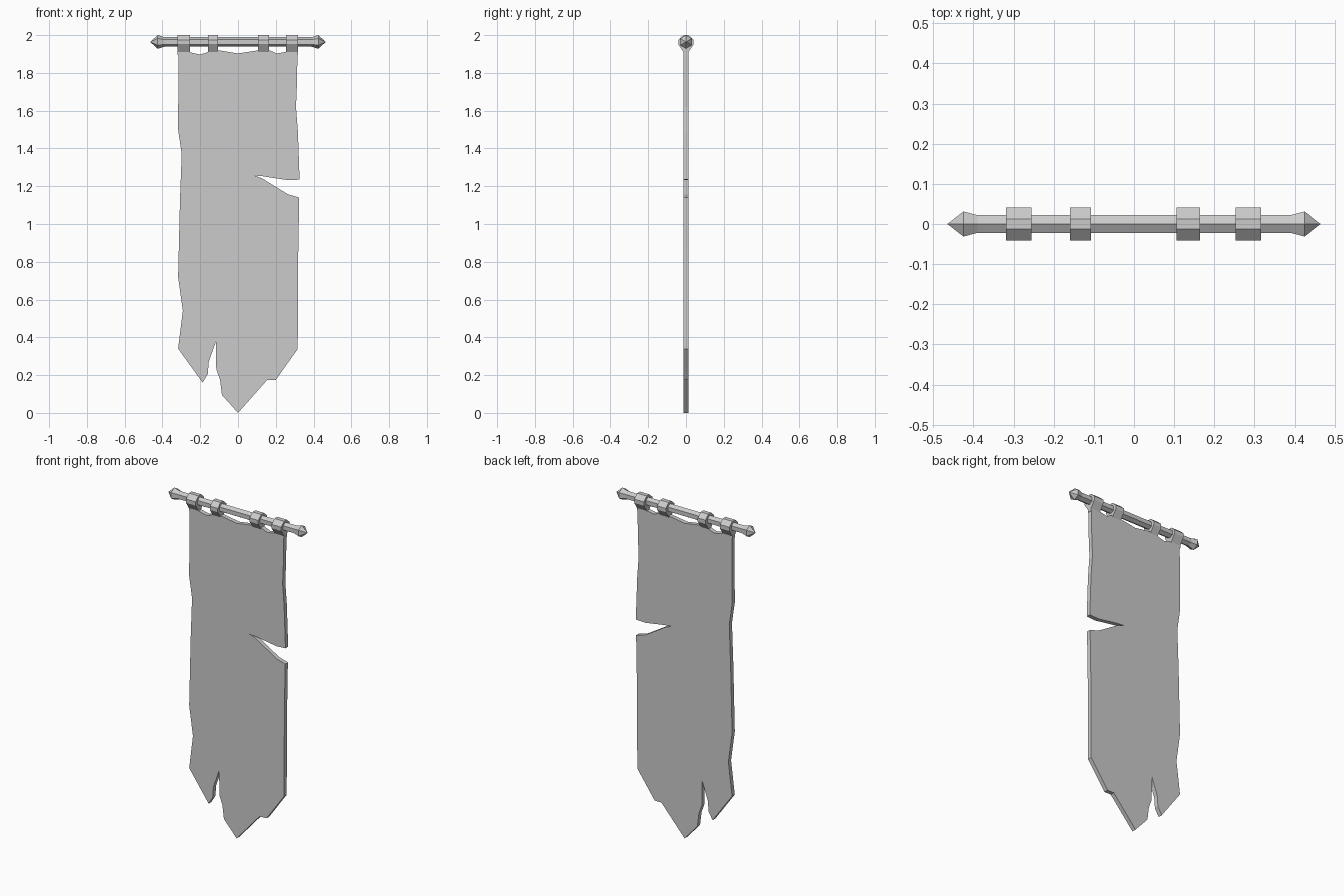
import bpy, bmesh
from math import cos, sin, pi
from mathutils import Vector

if "Cube" in bpy.data.objects:
    bpy.data.objects.remove(bpy.data.objects["Cube"])


def finish(name, bm):
    bmesh.ops.recalc_face_normals(bm, faces=bm.faces)
    me = bpy.data.meshes.new(name)
    bm.to_mesh(me)
    bm.free()
    ob = bpy.data.objects.new(name, me)
    bpy.context.collection.objects.link(ob)
    return ob


def prism(name, points, depth):
    """Extrude a closed outline along a depth vector."""
    bm = bmesh.new()
    face = bm.faces.new([bm.verts.new(p) for p in points])
    ext = bmesh.ops.extrude_face_region(bm, geom=[face], use_keep_orig=True)
    verts = [g for g in ext["geom"] if isinstance(g, bmesh.types.BMVert)]
    bmesh.ops.translate(bm, verts=verts, vec=Vector(depth))
    return finish(name, bm)


# Torn cloth: outline in x, z, clockwise from the top left
T = 0.013
outline = [
    (-.315, 1.91), (-.26, 1.91), (-.20, 1.897), (-.16, 1.91), (-.106, 1.92),
    (0, 1.903), (.11, 1.92), (.164, 1.92), (.206, 1.903), (.26, 1.912), (.315, 1.912),
    (.312, 1.74), (.307, 1.62), (.317, 1.49), (.326, 1.235), (.265, 1.232),
    (.13, 1.253), (.085, 1.257), (.125, 1.243), (.265, 1.157), (.324, 1.14),
    (.319, .86), (.316, .338), (.20, .175), (.155, .175), (0, 0),
    (-.085, .095), (-.095, .175), (-.115, .23), (-.117, .378), (-.155, .27),
    (-.16, .205), (-.187, .16), (-.317, .34), (-.292, .54), (-.317, .72),
    (-.307, 1.13), (-.298, 1.37), (-.317, 1.5)]
prism("banner_cloth", [(x, -T, z) for x, z in outline], (0, 2 * T, 0))

# Hanging loops wrapped round the pole
half = [(T, 1.895), (T, 1.91), (.041, 1.952), (.041, 1.975), (T, 2.0)]
loop = half + [(-y, z) for y, z in reversed(half)]
for i, (x, w) in enumerate([(-.287, .064), (-.133, .052), (.135, .058), (.285, .064)]):
    prism(f"hanging_loop_{i + 1}", [(x - w / 2, y, z) for y, z in loop], (w, 0, 0))

# Six-sided pole with pointed ends
N, ZC = 6, 1.964
bm = bmesh.new()
rings = []
for x, r in [(-.425, .036), (-.39, .0255), (.39, .0255), (.425, .036)]:
    rings.append([bm.verts.new((x, r * sin(2 * pi * k / N), ZC + r * cos(2 * pi * k / N)))
                  for k in range(N)])
for a, b in zip(rings, rings[1:]):
    for k in range(N):
        bm.faces.new((a[k], a[(k + 1) % N], b[(k + 1) % N], b[k]))
for ring, x in ((rings[0], -.465), (rings[-1], .465)):
    tip = bm.verts.new((x, 0, ZC))
    for k in range(N):
        bm.faces.new((ring[k], ring[(k + 1) % N], tip))
finish("pole", bm)
